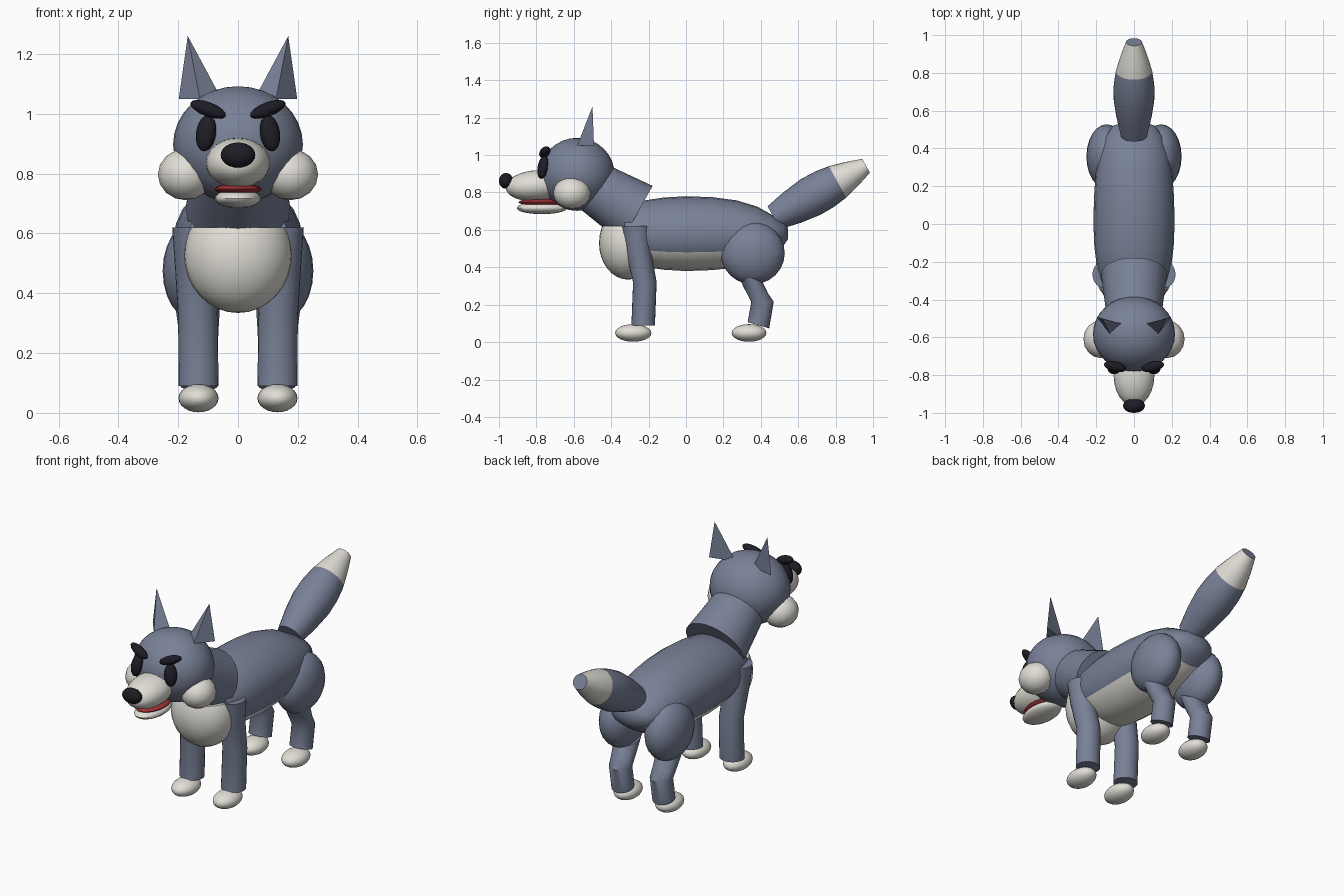
import bpy, bmesh
from math import sin, cos, pi, radians
from mathutils import Matrix, Vector, Euler

cube = bpy.data.objects.get("Cube")
if cube:
    bpy.data.objects.remove(cube, do_unlink=True)


def material(name, rgb):
    m = bpy.data.materials.new(name)
    m.use_nodes = True
    m.diffuse_color = (*rgb, 1)
    m.node_tree.nodes["Principled BSDF"].inputs["Base Color"].default_value = (*rgb, 1)
    return m


FUR = material("slate_fur", (0.19, 0.22, 0.31))
CREAM = material("cream_fur", (0.75, 0.73, 0.67))
BLACK = material("black", (0.012, 0.012, 0.018))
RED = material("mouth_red", (0.35, 0.03, 0.035))


def finish(name, bm, mats, smooth=True):
    bmesh.ops.recalc_face_normals(bm, faces=bm.faces[:])
    mesh = bpy.data.meshes.new(name)
    bm.to_mesh(mesh)
    bm.free()
    for m in mats:
        mesh.materials.append(m)
    obj = bpy.data.objects.new(name, mesh)
    bpy.context.collection.objects.link(obj)
    if smooth:
        bpy.ops.object.select_all(action="DESELECT")
        obj.select_set(True)
        bpy.context.view_layer.objects.active = obj
        bpy.ops.object.shade_smooth_by_angle(angle=radians(40))
    return obj


def ellipsoid(name, centre, radii, mat, rot=(0, 0, 0), segs=24, cut_z=None):
    bm = bmesh.new()
    turn = Euler([radians(a) for a in rot]).to_matrix().to_4x4()
    bmesh.ops.create_uvsphere(
        bm, u_segments=segs, v_segments=segs // 2, radius=1,
        matrix=Matrix.Translation(centre) @ turn @ Matrix.Diagonal((*radii, 1)))
    if cut_z is not None:
        res = bmesh.ops.bisect_plane(
            bm, geom=bm.verts[:] + bm.edges[:] + bm.faces[:],
            plane_co=(0, 0, cut_z), plane_no=(0, 0, 1), clear_outer=True)
        rim = [e for e in res["geom_cut"] if isinstance(e, bmesh.types.BMEdge)]
        bmesh.ops.edgeloop_fill(bm, edges=rim)
    return finish(name, bm, [mat])


def loft(name, stations, tilt, mats, rule=None, segs=24):
    """Skin rings (x, y, z, side radius, other radius); tilt aims the ring in the yz plane."""
    bm = bmesh.new()
    rings = []
    for i, (x, y, z, rx, rv) in enumerate(stations):
        a = radians(tilt[i] if isinstance(tilt, (list, tuple)) else tilt)
        rings.append([bm.verts.new((x + rx * cos(t), y + rv * sin(t) * cos(a),
                                    z + rv * sin(t) * sin(a)))
                      for t in (2 * pi * k / segs for k in range(segs))])
    for i, (r0, r1) in enumerate(zip(rings, rings[1:])):
        for k in range(segs):
            n = (k + 1) % segs
            f = bm.faces.new((r0[k], r0[n], r1[n], r1[k]))
            if rule:
                f.material_index = rule(i, sin(2 * pi * (k + 0.5) / segs))
    bm.faces.new(rings[0])
    bm.faces.new(rings[-1])
    return finish(name, bm, mats)


# Body, with a cream belly on the lower rows
loft("body", [(0, -.33, .58, .17, .14), (0, -.24, .58, .195, .175), (0, -.12, .58, .21, .193),
              (0, 0, .58, .215, .2), (0, .14, .58, .212, .195), (0, .27, .578, .203, .18),
              (0, .38, .575, .185, .15), (0, .46, .575, .155, .105), (0, .52, .578, .11, .065),
              (0, .545, .58, .04, .03)], 90, [FUR, CREAM],
     lambda i, s: int(s < -0.5 and i < 7))
ellipsoid("chest", (0, -.31, .53), (.18, .155, .196), CREAM, segs=32, cut_z=.62)
loft("neck", [(0, -.487, .825, .145, .14), (0, -.262, .685, .175, .172)], 61, [FUR])

# Tail with a cream end and dark tip cap
start, end = Vector((0, .47, .665)), Vector((0, .963, .943))
loft("tail", [(*start.lerp(end, t), r, r) for t, r in
              ((0, .07), (.2, .094), (.4, .109), (.55, .107), (.69, .096), (.85, .071), (1, .042))],
     119, [FUR, CREAM], lambda i, s: int(i >= 4))

# Head, muzzle and mouth
ellipsoid("head", (0, -.582, .897), (.217, .2, .195), FUR, segs=32)
ellipsoid("muzzle", (0, -.8, .836), (.108, .165, .083), CREAM, rot=(4, 0, 0))
ellipsoid("mouth", (0, -.77, .748), (.078, .125, .02), RED)
ellipsoid("lower_jaw", (0, -.77, .717), (.077, .135, .033), CREAM)
ellipsoid("nose", (0, -.962, .862), (.058, .038, .042), BLACK)

for s, side in ((1, "left"), (-1, "right")):
    # Face details
    ellipsoid(side + "_cheek", (s * .175, -.61, .797), (.093, .1, .086), CREAM, segs=16)
    ellipsoid(side + "_eye", (s * .107, -.765, .935), (.034, .028, .062), BLACK,
              rot=(-12, s * -4, s * 20))
    ellipsoid(side + "_eyebrow", (s * .1, -.755, 1.015), (.065, .027, .024), BLACK,
              rot=(0, s * -20, s * 14), segs=16)

    # Three-sided pointed ear
    bm = bmesh.new()
    pts = [bm.verts.new((s * x, y, z)) for x, y, z in
           ((.198, -.492, 1.05), (.055, -.53, 1.05), (.127, -.582, 1.05), (.168, -.5, 1.26))]
    for tri in ((0, 1, 2), (0, 1, 3), (1, 2, 3), (2, 0, 3)):
        bm.faces.new([pts[i] for i in tri])
    finish(side + "_ear", bm, [FUR], smooth=False)

    # Front leg
    loft(side + "_front_leg", [(s * .15, -.267, .62, .07, .075), (s * .143, -.255, .49, .068, .068),
                               (s * .134, -.22, .32, .066, .063), (s * .132, -.229, .09, .067, .063)],
         0, [FUR])
    ellipsoid(side + "_front_paw", (s * .132, -.282, .049), (.067, .097, .047), CREAM)

    # Hind leg
    ellipsoid(side + "_thigh", (s * .145, .357, .475), (.107, .171, .166), FUR)
    loft(side + "_hind_leg", [(s * .135, .335, .36, .075, .08), (s * .132, .372, .28, .067, .068),
                              (s * .13, .409, .215, .062, .06), (s * .13, .387, .09, .062, .06)],
         [-25, -15, 0, -16], [FUR])
    ellipsoid(side + "_hind_paw", (s * .132, .337, .049), (.067, .093, .047), CREAM)
